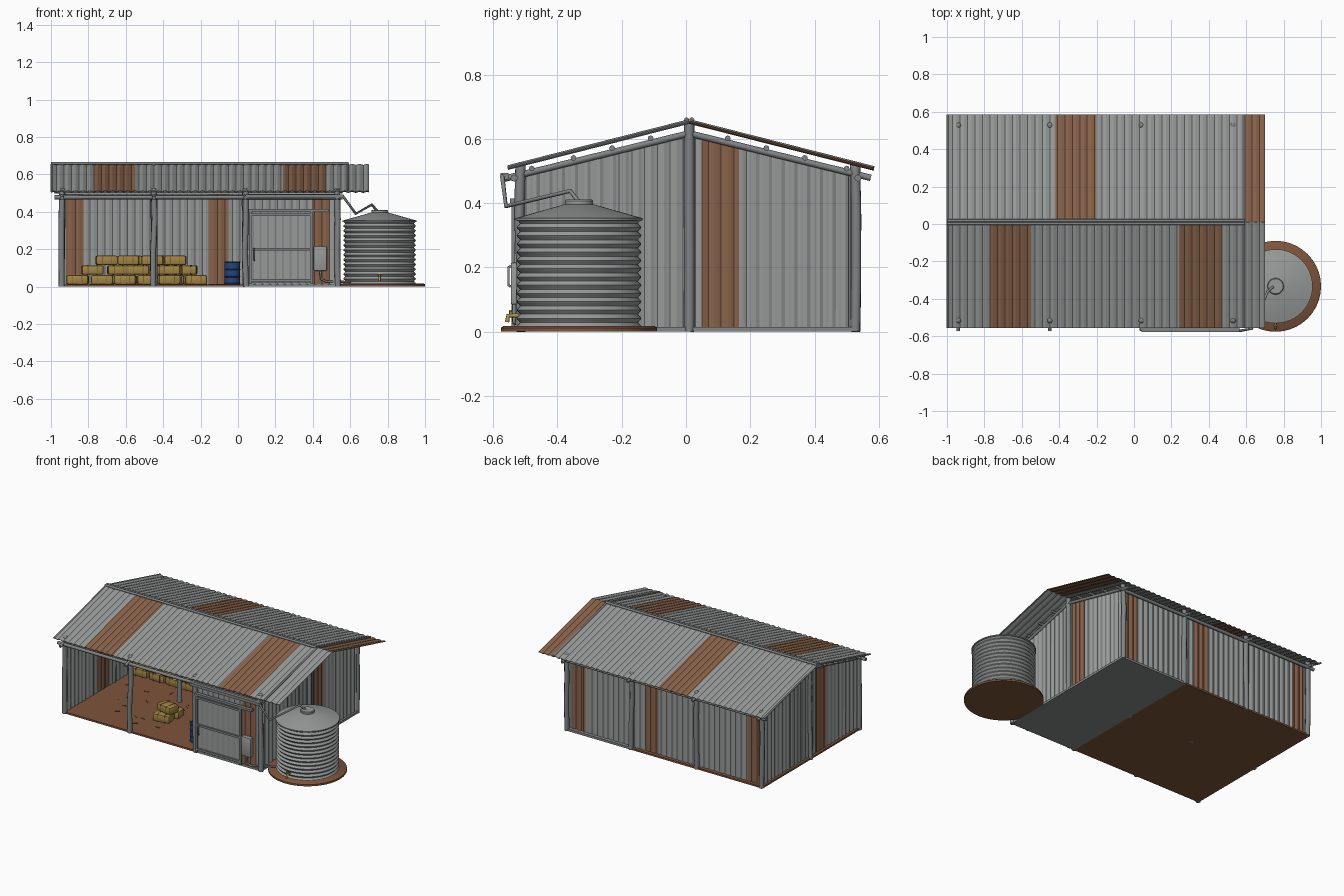
import bpy, bmesh, math, random
from mathutils import Vector, Matrix

if "Cube" in bpy.data.objects:
    bpy.data.objects.remove(bpy.data.objects["Cube"])
random.seed(4)

def mat(name, r, g, b):
    m = bpy.data.materials.new(name)
    m.diffuse_color = (r, g, b, 1)
    m.use_nodes = True
    m.node_tree.nodes["Principled BSDF"].inputs["Base Color"].default_value = m.diffuse_color
    return m

STEEL = mat("galvanised_steel", .31, .325, .32)
RUST = mat("rusty_steel", .25, .125, .07)
FRAME = mat("frame_grey", .22, .23, .235)
EARTH = mat("red_earth", .21, .09, .045)
CONC = mat("concrete", .24, .25, .25)
HAY = mat("hay", .36, .23, .055)
TWINE = mat("dark_straw", .2, .12, .03)
BLUE = mat("drum_blue", .02, .06, .2)
BRASS = mat("brass", .38, .27, .07)

def finish(name, bm, mats, smooth=False):
    bmesh.ops.recalc_face_normals(bm, faces=bm.faces)
    me = bpy.data.meshes.new(name)
    bm.to_mesh(me)
    bm.free()
    for m in mats:
        me.materials.append(m)
    ob = bpy.data.objects.new(name, me)
    bpy.context.collection.objects.link(ob)
    if smooth:
        bpy.ops.object.select_all(action='DESELECT')
        ob.select_set(True)
        bpy.context.view_layer.objects.active = ob
        bpy.ops.object.shade_smooth_by_angle(angle=math.radians(40))
    return ob

def box(name, x0, x1, y0, y1, z0, z1, m, bevel=0, rot=0):
    bm = bmesh.new()
    bmesh.ops.create_cube(bm, size=1, matrix=Matrix.Diagonal((x1 - x0, y1 - y0, z1 - z0, 1)))
    if bevel:
        bmesh.ops.bevel(bm, geom=bm.edges[:], offset=bevel, segments=2, affect='EDGES', profile=.5)
    ob = finish(name, bm, [m], bool(bevel))
    ob.location = ((x0 + x1) / 2, (y0 + y1) / 2, (z0 + z1) / 2)
    ob.rotation_euler.z = rot
    return ob

def tube(name, pts, r, m):
    cu = bpy.data.curves.new(name, 'CURVE')
    cu.dimensions = '3D'
    cu.bevel_depth, cu.bevel_resolution, cu.use_fill_caps = r, 2, True
    sp = cu.splines.new('POLY')
    sp.points.add(len(pts) - 1)
    for p, c in zip(sp.points, pts):
        p.co = (*c, 1)
    cu.materials.append(m)
    ob = bpy.data.objects.new(name, cu)
    bpy.context.collection.objects.link(ob)
    bpy.ops.object.select_all(action='DESELECT')
    ob.select_set(True)
    bpy.context.view_layer.objects.active = ob
    bpy.ops.object.convert(target='MESH')

def lathe(name, prof, cx, cy, m, seg=40):
    bm = bmesh.new()
    rings = [[bm.verts.new((cx + r * math.cos(2 * math.pi * i / seg), cy + r * math.sin(2 * math.pi * i / seg), z))
              for i in range(seg)] for r, z in prof]
    for a, b in zip(rings, rings[1:]):
        for i in range(seg):
            j = (i + 1) % seg
            bm.faces.new((a[i], a[j], b[j], b[i]))
    bm.faces.new(rings[0])
    bm.faces.new(rings[-1])
    return finish(name, bm, [m], True)

def sheet(name, u0, u1, low, high, normal, rust=(), pitch=.04, amp=.004):
    """Corrugated sheet: low(u) and high(u) give its edges, rust lists u ranges."""
    cuts = {u0, u1} | {e for r in rust for e in r}
    n = round((u1 - u0) / pitch * 4)
    us = sorted(cuts | {u0 + (u1 - u0) * i / n for i in range(n + 1)})
    bm = bmesh.new()
    N = Vector(normal).normalized()
    cols = []
    for u in us:
        d = N * amp * max(-.8, min(.8, 1.3 * math.sin(2 * math.pi * u / pitch)))
        cols.append((bm.verts.new(Vector(low(u)) + d), bm.verts.new(Vector(high(u)) + d)))
    for i in range(len(us) - 1):
        f = bm.faces.new((cols[i][0], cols[i + 1][0], cols[i + 1][1], cols[i][1]))
        mid = (us[i] + us[i + 1]) / 2
        f.material_index = int(any(a < mid < b for a, b in rust))
    ob = finish(name, bm, [STEEL, RUST])
    md = ob.modifiers.new("thickness", 'SOLIDIFY')
    md.thickness, md.offset = .004, 0

YC, SL = .01, .254                       # ridge line and roof slope
def rz(y):
    return .652 - SL * abs(y - YC)
BAYS = (-.94, -.45, .04, .53)

# floor: earth in the open bays, concrete in the closed one
box("earth_floor", -.95, .04, -.52, .535, 0, .012, EARTH)
box("concrete_floor", .04, .54, -.52, .535, 0, .015, CONC)

# roof sheets, ridge cap and barge trims
for nm, ye, rust in (("front_roof", -.555, [(-.77, -.55), (.24, .47)]),
                     ("back_roof", .585, [(-.42, -.2), (.59, .7)])):
    s = 1 if ye > 0 else -1
    sheet(nm, -1, .7, lambda u: (u, ye, rz(ye)), lambda u: (u, YC, rz(YC)), (0, s * SL, 1), rust)
    tube(nm + "_ridge_flashing", [(-1, YC + s * .008, .659), (.59, YC + s * .008, .659)], .008, FRAME)
    for x in (-.996, .588):
        tube(nm + "_barge", [(x, ye, rz(ye) + .003), (x, YC, rz(YC) + .003)], .006, FRAME)

# posts, rafters and purlins
for i, x in enumerate(BAYS):
    for y, top in ((-.515, .518), (YC, .655), (.527, .518)):
        w = [random.uniform(-.005, .005) for _ in range(4)]
        tube(f"post_{i}", [(x + w[0], y, 0), (x + w[1], y + w[2], top * .35),
                           (x + w[3], y - w[0], top * .7), (x, y, top)], .016, FRAME)
        if abs(y) > .1:
            lathe(f"post_cap_{i}", [(.016, top - .02), (.016, top), (.011, top + .007), (.003, top + .01)],
                  x, y, FRAME, 12)
    for ye in (-.57, .575):
        tube(f"rafter_{i}", [(x, ye, rz(ye) - .03), (x, YC, rz(YC) - .035)], .01, FRAME)
for d in (.12, .24, .36, .49):
    for s in (-1, 1):
        y = YC + s * d
        tube("purlin", [(-.98, y, rz(y) - .02), (.56, y, rz(y) - .02)], .009, FRAME)
tube("front_eave_beam", [(-.98, -.535, .478), (.56, -.535, .478)], .011, FRAME)
tube("back_eave_beam", [(-.98, .535, .478), (.56, .535, .478)], .011, FRAME)

# walls
sheet("back_wall", -.94, .53, lambda u: (u, .51, .012), lambda u: (u, .51, .495), (0, 1, 0),
      [(-.92, -.825), (-.155, -.05), (.4, .5)])
for nm, x, rust in (("right_wall", .525, [(.05, .165)]), ("left_wall", -.935, [(-.165, -.05)]),
                    ("partition", .04, [])):
    for a, b in ((-.505, YC), (YC, .505)):
        sheet(nm, a, b, lambda u: (x, u, .015), lambda u: (x, u, rz(u) - .025), (1, 0, 0),
              [r for r in rust if a <= r[0] and r[1] <= b])
sheet("front_bay_wall", .04, .53, lambda u: (u, -.51, .012), lambda u: (u, -.51, .49), (0, 1, 0),
      [(.395, .49)])

# sliding door with frame, track and handle
sheet("door_sheet", .065, .395, lambda u: (u, -.528, .02), lambda u: (u, -.528, .4), (0, 1, 0), amp=.003)
for z in (.035, .2, .385):
    box("door_rail", .06, .4, -.543, -.532, z - .007, z + .007, FRAME)
for x in (.065, .395):
    box("door_stile", x - .007, x + .007, -.543, -.532, .015, .4, FRAME)
box("door_track", .055, .485, -.548, -.525, .4, .415, FRAME)
tube("door_handle", [(.088, -.545, .14), (.088, -.552, .145), (.088, -.552, .2), (.088, -.545, .205)], .004, FRAME)

# meter box and its conduit
box("meter_box", .405, .475, -.545, -.515, .085, .215, STEEL, .004)
tube("conduit", [(.44, -.535, .085), (.445, -.535, .04), (.47, -.535, .028), (.6, -.45, .025)], .006, FRAME)

# gutter and downpipe to the tank
box("gutter", .04, .565, -.577, -.553, .474, .493, FRAME)
tube("downpipe", [(.56, -.572, .485), (.63, -.56, .39), (.715, -.36, .438), (.745, -.335, .405)], .007, FRAME)

# ribbed water tank on an earth pad
TX, TY = .757, -.333
lathe("tank_pad", [(.243, 0), (.243, .012), (.235, .018)], TX, TY, EARTH)
ribs = [(.189 + .005 * math.cos(2 * math.pi * i / 6), .016 + .334 * i / 78) for i in range(79)]
lathe("tank_body", ribs, TX, TY, STEEL, 48)
lathe("tank_lid", [(.198, .346), (.198, .353), (.046, .396)], TX, TY, STEEL, 48)
lathe("tank_hatch", [(.044, .39), (.044, .407), (.04, .411)], TX, TY, STEEL, 24)
tube("tap_spout", [(TX, -.52, .05), (TX, -.553, .05), (TX, -.557, .03)], .007, BRASS)
tube("tap_stem", [(TX, -.545, .045), (TX, -.545, .066)], .005, BRASS)
box("tap_handle", TX - .012, TX + .012, -.549, -.541, .062, .068, BRASS)

# blue drum with rolled hoops
hoop = [(.041, .012)]
for z in (.016, .053, .092, .132):
    hoop += [(.041, z - .003), (.044, z), (.041, z + .003)]
lathe("drum", hoop + [(.036, .135), (.036, .131)], -.03, -.4, BLUE, 24)

# hay bales: stepped stack two deep plus a loose pile
def bale(x, y, z, rot=0):
    box("bale", x - .058, x + .058, y - .04, y + .04, z, z + .05, HAY, .01, rot)
    for d in (-.025, .025):
        cx, cy = x + d * math.cos(rot), y + d * math.sin(rot)
        box("bale_twine", cx - .002, cx + .002, cy - .041, cy + .041, z - .0005, z + .051, TWINE, 0, rot)
for row, (x0, n) in enumerate(((-.85, 6), (-.77, 5), (-.7, 4))):
    for k in range(n):
        for y in (.2, .29):
            bale(x0 + k * .124 + random.uniform(-.01, .01), y, .012 + .052 * row, random.uniform(-.06, .06))
bale(-.37, -.27, .012, .15)
bale(-.36, -.18, .012, .1)
bale(-.36, -.24, .064, -.2)

# loose straw on the floor
for i in range(22):
    x, y = random.uniform(-.88, -.08), random.uniform(-.46, .08)
    box("loose_straw", x - .015, x + .015, y - .002, y + .002, .012, .015, TWINE, 0, random.uniform(0, 3))
